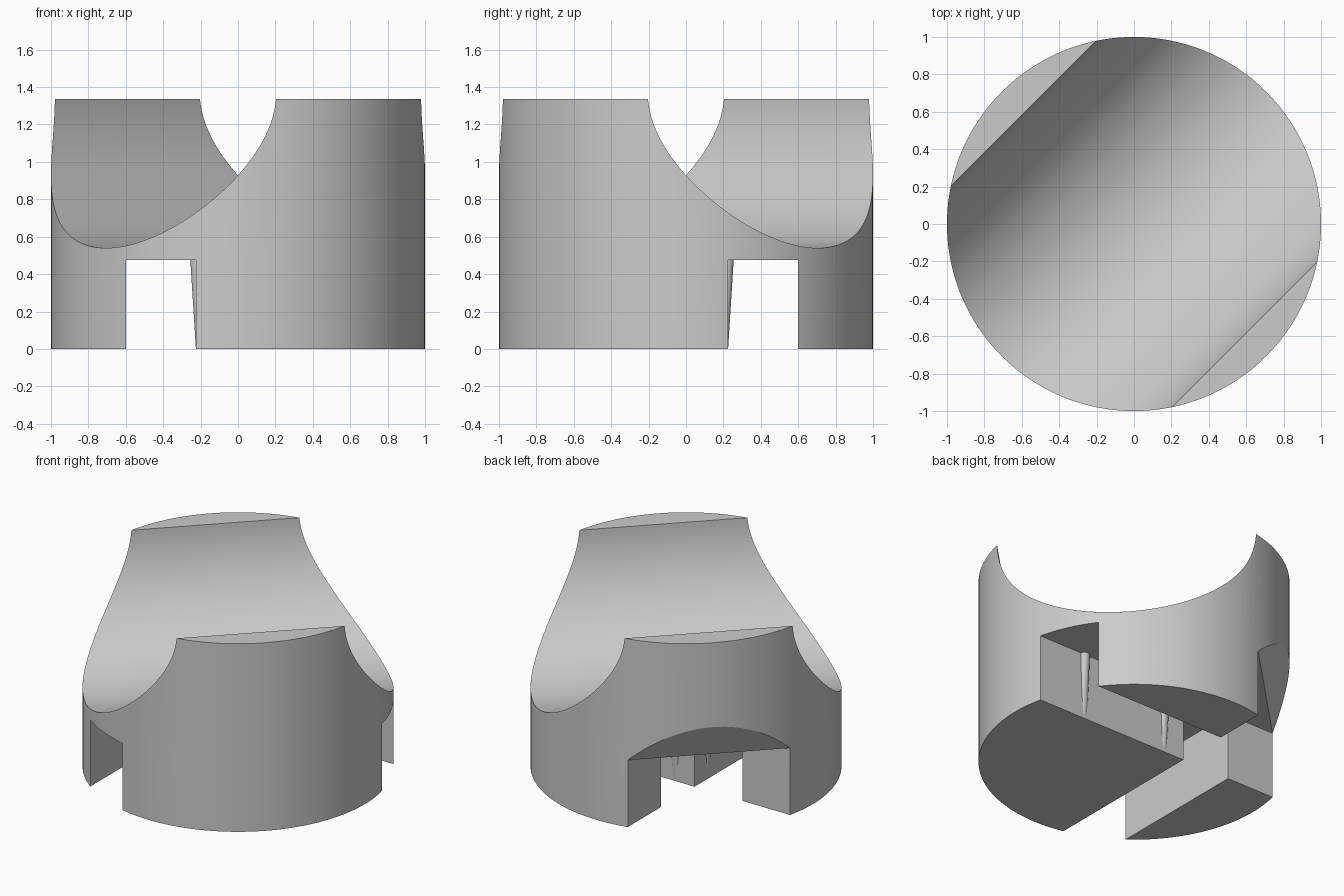
import bpy, bmesh, math
from mathutils import Matrix, Vector

if "Cube" in bpy.data.objects:
    bpy.data.objects.remove(bpy.data.objects["Cube"])

HEIGHT, CEIL = 1.335, 0.475      # overall height, slot ceiling
IN, OUT = 0.225, 0.60            # slot walls measured from the centre

grey = bpy.data.materials.new("plain grey")
grey.diffuse_color = (0.6, 0.6, 0.6, 1)
grey.use_nodes = True
grey.node_tree.nodes["Principled BSDF"].inputs["Base Color"].default_value = grey.diffuse_color


def add_object(name, bm):
    bmesh.ops.recalc_face_normals(bm, faces=bm.faces)
    mesh = bpy.data.meshes.new(name)
    bm.to_mesh(mesh)
    bm.free()
    mesh.materials.append(grey)
    obj = bpy.data.objects.new(name, mesh)
    bpy.context.collection.objects.link(obj)
    return obj


def cylinder(name, radius, depth, matrix, segments=128):
    bm = bmesh.new()
    bmesh.ops.create_cone(bm, cap_ends=True, segments=segments, radius1=radius,
                          radius2=radius, depth=depth, matrix=matrix)
    return add_object(name, bm)


def prism(name, points, offset):
    bm = bmesh.new()
    face = bm.faces.new([bm.verts.new(p) for p in points])
    new = bmesh.ops.extrude_face_region(bm, geom=[face])["geom"]
    bmesh.ops.translate(bm, vec=offset,
                        verts=[v for v in new if isinstance(v, bmesh.types.BMVert)])
    # the extrusion keeps the first face as the far cap
    return add_object(name, bm)


def smooth(obj):
    bpy.ops.object.select_all(action='DESELECT')
    obj.select_set(True)
    bpy.context.view_layer.objects.active = obj
    bpy.ops.object.shade_smooth_by_angle(angle=math.radians(25))


# Round body
body = cylinder("body", 1, HEIGHT, Matrix.Translation((0, 0, HEIGHT / 2)), 160)

# Saddle groove running diagonally across the top
groove = cylinder("groove_cutter", 0.837, 4,
                  Matrix.Translation((0, 0, 1.3765))
                  @ Matrix.Rotation(math.radians(45), 4, 'Z')
                  @ Matrix.Rotation(math.radians(90), 4, 'Y'), 160)

# Crossing slots and open corner in the underside
outline = [(-OUT, -2), (-IN, -2), (-IN, IN), (2, IN), (2, OUT), (-IN, OUT),
           (-IN, 2), (-2, 2), (-2, IN), (-OUT, IN)]
slots = prism("slot_cutter", [(x, y, -1) for x, y in outline], (0, 0, 1 + CEIL))

# Sloping undercut above the open corner
out_dir = Vector((-1, 1, 0)).normalized()
along = Vector((1, 1, 0)).normalized()
chord = (IN + math.sqrt(1 - IN * IN)) / math.sqrt(2)
profile = [(chord, CEIL), (1.3, CEIL + (1.3 - chord) * 1.72), (1.3, 0.4), (0.9, 0.4)]
undercut = prism("undercut_cutter",
                 [out_dir * n + Vector((0, 0, z)) - along * 1.5 for n, z in profile],
                 along * 3)

for cutter in (groove, slots, undercut):
    mod = body.modifiers.new(cutter.name, 'BOOLEAN')
    mod.operation = 'DIFFERENCE'
    mod.solver = 'EXACT'
    mod.object = cutter

# Bake the cuts, then drop the cutters
bpy.context.view_layer.update()
baked = bpy.data.meshes.new_from_object(
    body.evaluated_get(bpy.context.evaluated_depsgraph_get()))
body.modifiers.clear()
body.data = baked
for cutter in (groove, slots, undercut):
    bpy.data.objects.remove(cutter)
smooth(body)

# Slim leaning ribs on both inner slot walls, mirrored across the diagonal
for i, pos in enumerate((-0.07, 0.60)):
    for side in ("back", "left"):
        bm = bmesh.new()
        bmesh.ops.create_cone(bm, cap_ends=True, segments=24, radius1=0.035,
                              radius2=0.035, depth=CEIL,
                              matrix=Matrix.Translation((pos, 0, CEIL / 2)))
        for v in bm.verts:
            v.co.y += IN - 0.035 + 0.03 * v.co.z / CEIL
            if side == "left":
                v.co.x, v.co.y = -v.co.y, -v.co.x
        smooth(add_object(f"grip_rib_{side}_{i + 1}", bm))
